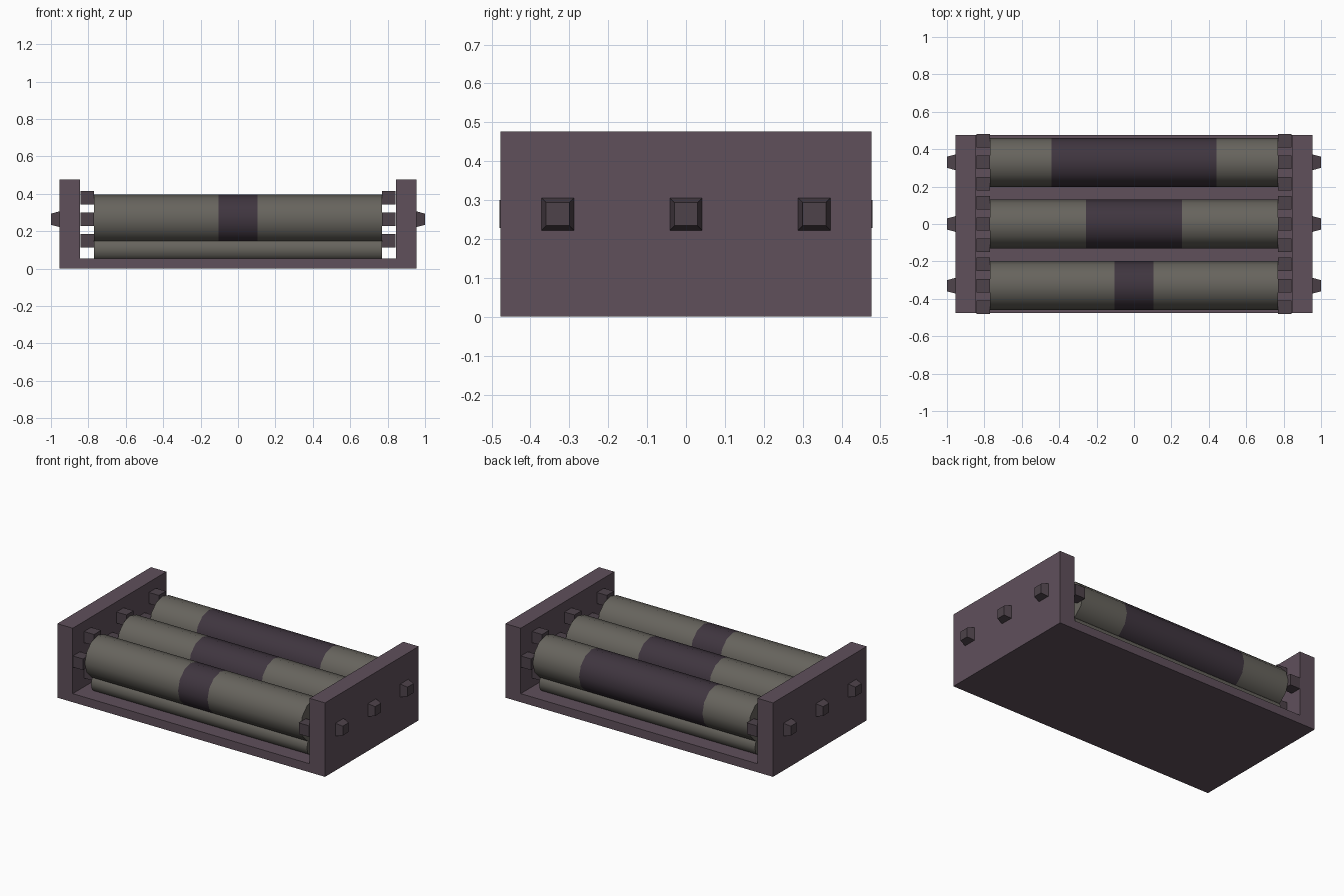
import bpy, bmesh
from math import cos, sin, pi

if "Cube" in bpy.data.objects:
    bpy.data.objects.remove(bpy.data.objects["Cube"])


def material(name, r, g, b):
    m = bpy.data.materials.new(name)
    m.diffuse_color = (r, g, b, 1)
    m.use_nodes = True
    m.node_tree.nodes["Principled BSDF"].inputs["Base Color"].default_value = m.diffuse_color
    return m


FRAME = material("frame_purple", 0.115, 0.08, 0.105)
GREY = material("roller_grey", 0.135, 0.127, 0.11)
DARK = material("band_dark", 0.05, 0.036, 0.05)
STUD = material("stud_dark", 0.075, 0.055, 0.068)


def finish(name, bm, mats, smooth=False):
    bmesh.ops.recalc_face_normals(bm, faces=bm.faces[:])
    me = bpy.data.meshes.new(name)
    bm.to_mesh(me)
    bm.free()
    for m in mats:
        me.materials.append(m)
    ob = bpy.data.objects.new(name, me)
    bpy.context.collection.objects.link(ob)
    if smooth:
        bpy.context.view_layer.objects.active = ob
        ob.select_set(True)
        bpy.ops.object.shade_smooth_by_angle(angle=0.7)
        ob.select_set(False)
    return ob


def roller(name, y, z, radius, xs, sides, band=None):
    """Capped cylinder along x; the section numbered 'band' is dark."""
    bm = bmesh.new()
    rings = [[bm.verts.new((x, y + radius * cos(2 * pi * i / sides),
                            z + radius * sin(2 * pi * i / sides)))
              for i in range(sides)] for x in xs]
    for k in range(len(xs) - 1):
        for i in range(sides):
            j = (i + 1) % sides
            f = bm.faces.new((rings[k][i], rings[k][j],
                              rings[k + 1][j], rings[k + 1][i]))
            f.material_index = 1 if k == band else 0
    bm.faces.new(rings[0])
    bm.faces.new(rings[-1])
    return finish(name, bm, (GREY, DARK), True)


def block(bm, x0, x1, y, z, h0, h1):
    """Square block along x, tapering from half size h0 to h1."""
    a, b = [[bm.verts.new((x, y + sy * h, z + sz * h))
             for sy, sz in ((-1, -1), (1, -1), (1, 1), (-1, 1))]
            for x, h in ((x0, h0), (x1, h1))]
    bm.faces.new(a)
    bm.faces.new(b)
    for i in range(4):
        j = (i + 1) % 4
        bm.faces.new((a[i], a[j], b[j], b[i]))


# U-shaped frame: profile in x-z pushed along y
W, D, H, T, I = 0.955, 0.477, 0.477, 0.055, 0.845
profile = [(-W, 0), (W, 0), (W, H), (I, H), (I, T), (-I, T), (-I, H), (-W, H)]
bm = bmesh.new()
face = bm.faces.new([bm.verts.new((x, -D, z)) for x, z in profile])
ext = bmesh.ops.extrude_face_region(bm, geom=[face])["geom"]
bmesh.ops.translate(bm, vec=(0, 2 * D, 0),
                    verts=[v for v in ext if isinstance(v, bmesh.types.BMVert)])
finish("frame", bm, [FRAME])

# Three rollers with bands, lower rollers, end teeth and outer studs
L, ZC = 0.77, 0.264
for name, y, b in (("front", -0.33, 0.105), ("middle", 0, 0.257), ("back", 0.33, 0.44)):
    roller(name + "_roller", y, ZC, 0.131, (-L, -b, b, L), 12, 1)
    roller(name + "_lower_roller", y, 0.105, 0.068, (-L, L), 12)
    teeth, studs = bmesh.new(), bmesh.new()
    for s in (-1, 1):
        for dy, dz in ((1, 0), (-1, 0), (0, 1), (0, -1)):
            block(teeth, s * L, s * 0.842, y + dy * 0.114, ZC + dz * 0.114, 0.036, 0.036)
        block(studs, s * 0.95, s * 1.0, y, ZC, 0.043, 0.03)
    finish(name + "_roller_teeth", teeth, [STUD])
    finish(name + "_axle_studs", studs, [STUD])
